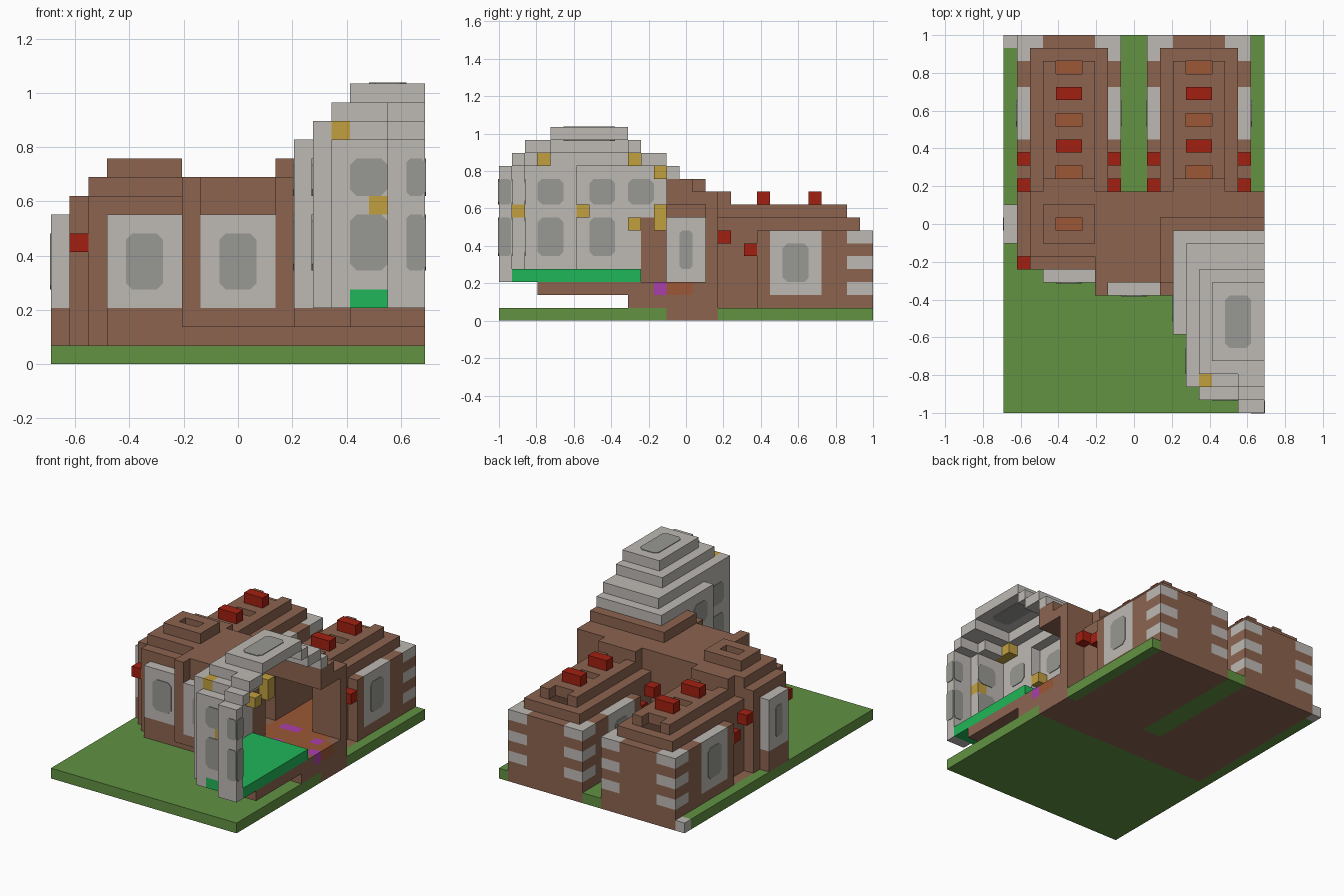
import bpy, bmesh
from mathutils import Vector

cube = bpy.data.objects.get("Cube")
if cube:
    bpy.data.objects.remove(cube, do_unlink=True)

U = 2 / 29            # side of one building block
NX, NY = 20, 29       # plot size in blocks


def srgb(*rgb):
    return tuple((c / 255 / 12.92) if c < 11 else ((c / 255 + 0.055) / 1.055) ** 2.4
                 for c in rgb) + (1.0,)


COLOURS = {
    "grass": srgb(98, 146, 66), "brown": srgb(140, 100, 80),
    "stone": srgb(190, 186, 181), "glass": srgb(152, 152, 147),
    "red": srgb(162, 32, 16), "orange": srgb(156, 88, 54),
    "yellow": srgb(194, 160, 64), "bright_green": srgb(32, 182, 88),
    "purple": srgb(170, 62, 172),
}
MATS = {}
for name, col in COLOURS.items():
    m = bpy.data.materials.new(name)
    m.use_nodes = True
    m.diffuse_color = col
    bsdf = m.node_tree.nodes["Principled BSDF"]
    bsdf.inputs["Base Color"].default_value = col
    bsdf.inputs["Roughness"].default_value = 0.9
    MATS[name] = m
NAMES = list(COLOURS)

cells = {}


def span(x, y, z):
    return [(i, j, k) for i in range(*x) for j in range(*y) for k in range(*z)]


def box(part, colour, x, y, z):
    for c in span(x, y, z):
        cells[c] = (part, colour)


def cut(x, y, z):
    for c in span(x, y, z):
        cells.pop(c, None)


def place(x, y, z):
    return Vector(((x - NX / 2) * U, (y - NY / 2) * U, z * U))


def add_object(name, bm):
    me = bpy.data.meshes.new(name)
    bm.to_mesh(me)
    bm.free()
    for n in NAMES:
        me.materials.append(MATS[n])
    ob = bpy.data.objects.new(name, me)
    bpy.context.collection.objects.link(ob)


# Lawn with the building's footings let into it
box("ground", "grass", (0, 20), (0, 29), (0, 1))
box("ground", "brown", (1, 20), (13, 17), (0, 1))
box("ground", "brown", (19, 20), (13, 16), (0, 1))
for x0 in (1, 11):
    box("ground", "brown", (x0, x0 + 8), (17, 29), (0, 1))
box("ground", "stone", (0, 1), (28, 29), (0, 1))

# Domed hall: stepped tiers, hollowed to a one block shell, open at the side
TIERS = [
    ((3, 12), [((13, 20), (6, 14)), ((14, 20), (2, 6)), ((15, 20), (1, 2)), ((18, 20), (0, 1))]),
    ((12, 13), [((14, 20), (2, 13)), ((18, 20), (1, 2))]),
    ((13, 14), [((15, 20), (3, 11)), ((18, 20), (2, 3))]),
    ((14, 15), [((16, 20), (4, 10))]),
]
solid = {c for z, areas in TIERS for x, y in areas for c in span(x, y, z)}
for (x, y, z) in solid:
    near = [(x - 1, y, z), (min(x + 1, 19), y, z), (x, y - 1, z), (x, y + 1, z), (x, y, z + 1)]
    if not all(n in solid for n in near):
        cells[(x, y, z)] = ("domed_hall", "stone")
    elif z == 3 and y < 11:
        cells[(x, y, z)] = ("dome_floor", "bright_green")
box("dome_floor", "bright_green", (16, 18), (1, 2), (3, 4))
box("domed_hall", "brown", (13, 14), (11, 14), (3, 8))

# Dome underfloor
box("dome_base", "brown", (16, 20), (3, 6), (2, 3))
box("dome_base", "brown", (13, 20), (6, 14), (2, 3))
box("dome_base", "brown", (12, 20), (10, 14), (1, 2))

# Long hall, stepped back towards the roof
H = "long_hall"
box(H, "brown", (1, 13), (12, 17), (1, 9))
box(H, "brown", (2, 13), (11, 17), (1, 9))
box(H, "brown", (2, 20), (14, 17), (1, 10))
box(H, "brown", (2, 13), (12, 17), (9, 10))
box(H, "brown", (7, 13), (10, 17), (2, 10))
box(H, "brown", (3, 7), (13, 16), (10, 11))
box(H, "brown", (12, 13), (10, 15), (10, 11))
box(H, "brown", (13, 20), (13, 15), (8, 11))
box(H, "brown", (7, 13), (10, 13), (1, 3))
for x0 in (7, 12):
    box(H, "brown", (x0, x0 + 1), (9, 12), (2, 10))
box(H, "brown", (7, 13), (9, 10), (2, 3))
box(H, "brown", (3, 7), (10, 11), (1, 3))
box(H, "brown", (0, 1), (13, 16), (1, 3))
# Stone window bays
box("front_bays", "stone", (3, 7), (10, 11), (3, 8))
box("front_bays", "stone", (8, 12), (9, 10), (3, 8))
box("side_bay", "stone", (0, 1), (13, 16), (3, 8))
# Rooms, doorway and skylight
cut((1, 20), (13, 16), (3, 8))
cut((14, 20), (13, 16), (3, 9))
cut((3, 12), (11, 13), (3, 8))
cut((4, 6), (14, 15), (8, 11))
box(H, "orange", (2, 20), (13, 15), (2, 3))
box(H, "orange", (13, 19), (11, 16), (2, 3))
for x, y in ((15, 12), (19, 12), (14, 15), (15, 15), (18, 14)):
    box("floor_tiles", "purple", (x, x + 1), (y, y + 1), (2, 3))

# Two rear wings
for x0, side in ((1, "right"), (11, "left")):
    W = side + "_wing"
    x1 = x0 + 8
    box(W, "brown", (x0, x1), (20, 29), (1, 7))
    box(W, "brown", (x0 + 1, x1 - 1), (17, 28), (1, 8))
    box(W, "brown", (x0 + 2, x1 - 2), (17, 27), (8, 9))
    box(W, "brown", (x0 + 2, x1 - 2), (17, 18), (9, 10))
    cut((x0 + 2, x1 - 2), (16, 27), (3, 8))
    box(W, "orange", (x0 + 2, x1 - 2), (16, 27), (2, 3))
    for y in (18, 22, 26):                      # skylights
        cut((x0 + 3, x0 + 5), (y, y + 1), (8, 9))
    for y in (20, 24):                          # roof vents
        box("roof_vents", "red", (x0 + 3, x0 + 5), (y, y + 1), (9, 10))
    for wall, corner in ((x0, x0), (x1 - 1, x1 - 2)):
        box(W, "stone", (wall, wall + 1), (21, 25), (2, 7))
        for z in (2, 4, 6):                     # corner stones
            box(W, "stone", (wall, wall + 1), (27, 29), (z, z + 1))
            box(W, "stone", (corner, corner + 2), (28, 29), (z, z + 1))
        for y, z in ((17, 6), (19, 5)):         # wall boxes
            box("wall_boxes", "red", (wall, wall + 1), (y, y + 1), (z, z + 1))
box("wall_boxes", "red", (1, 2), (11, 12), (6, 7))

# Lamps on the inside of the dome
for x, y, z, dy, dz in ((14, 10, 7, 1, 1), (14, 12, 7, 1, 2), (14, 12, 11, 1, 1), (15, 10, 12, 1, 1),
                        (15, 2, 12, 2, 1), (17, 1, 8, 1, 1), (14, 6, 8, 1, 1)):
    box("lamps", "yellow", (x, x + 1), (y, y + dy), (z, z + dz))

# Turn the blocks of each part into one mesh, keeping only outside faces
for part in sorted({p for p, _ in cells.values()}):
    bm = bmesh.new()
    verts = {}
    for c, (p, colour) in cells.items():
        if p != part:
            continue
        for axis in range(3):
            for s in (0, 1):
                n = list(c)
                n[axis] += 2 * s - 1
                if tuple(n) in cells:
                    continue
                loop = []
                for a, b in ((0, 0), (1, 0), (1, 1), (0, 1)):
                    q = list(c)
                    q[axis] += s
                    q[(axis + 1) % 3] += a
                    q[(axis + 2) % 3] += b
                    q = tuple(q)
                    if q not in verts:
                        verts[q] = bm.verts.new(place(*q))
                    loop.append(verts[q])
                f = bm.faces.new(loop if s else loop[::-1])
                f.material_index = NAMES.index(colour)
    add_object(part, bm)


def window(name, axis, wall, a, b, cham=0.35):
    """Thin eight-sided panes on both faces of a one block thick wall."""
    (a0, a1), (b0, b1) = a, b
    c = cham
    ring = [(a0 + c, b0), (a1 - c, b0), (a1, b0 + c), (a1, b1 - c),
            (a1 - c, b1), (a0 + c, b1), (a0, b1 - c), (a0, b0 + c)]
    bm = bmesh.new()
    for face, out in ((wall, -1), (wall + 1, 1)):
        pts = []
        for p, q in ring:
            v = [p, q]
            v.insert(axis, face)
            pts.append(bm.verts.new(place(*v)))
        base = bm.faces.new(pts)
        top = bmesh.ops.extrude_face_region(bm, geom=[base])["geom"]
        shift = Vector((0, 0, 0))
        shift[axis] = out * 0.004
        bmesh.ops.translate(bm, verts=[g for g in top if isinstance(g, bmesh.types.BMVert)], vec=shift)
    bmesh.ops.recalc_face_normals(bm, faces=bm.faces)
    for f in bm.faces:
        f.material_index = NAMES.index("glass")
    add_object(name, bm)


# Windows
window("front_window", 1, 10, (4, 6), (4, 7))
window("front_window", 1, 9, (9, 11), (4, 7))
window("side_window", 0, 0, (14, 15), (4, 7), 0.2)
for wall in (1, 8, 11, 18):
    window("wing_window", 0, wall, (22, 24), (3, 6))
for z in ((5, 8), (9, 11)):
    window("dome_front_window", 1, 1, (16, 18), z)
    window("dome_end_window", 1, 0, (19, 20), z, 0.2)
    window("dome_end_window", 0, 19, (0, 0.95), z, 0.2)
    window("dome_side_window", 0, 14, (3, 5), z)
    window("dome_side_window", 0, 13, (7, 9), z)
window("dome_side_window", 0, 13, (10, 12), (9, 11))
window("dome_roof_window", 2, 14, (17, 19), (5, 9))
